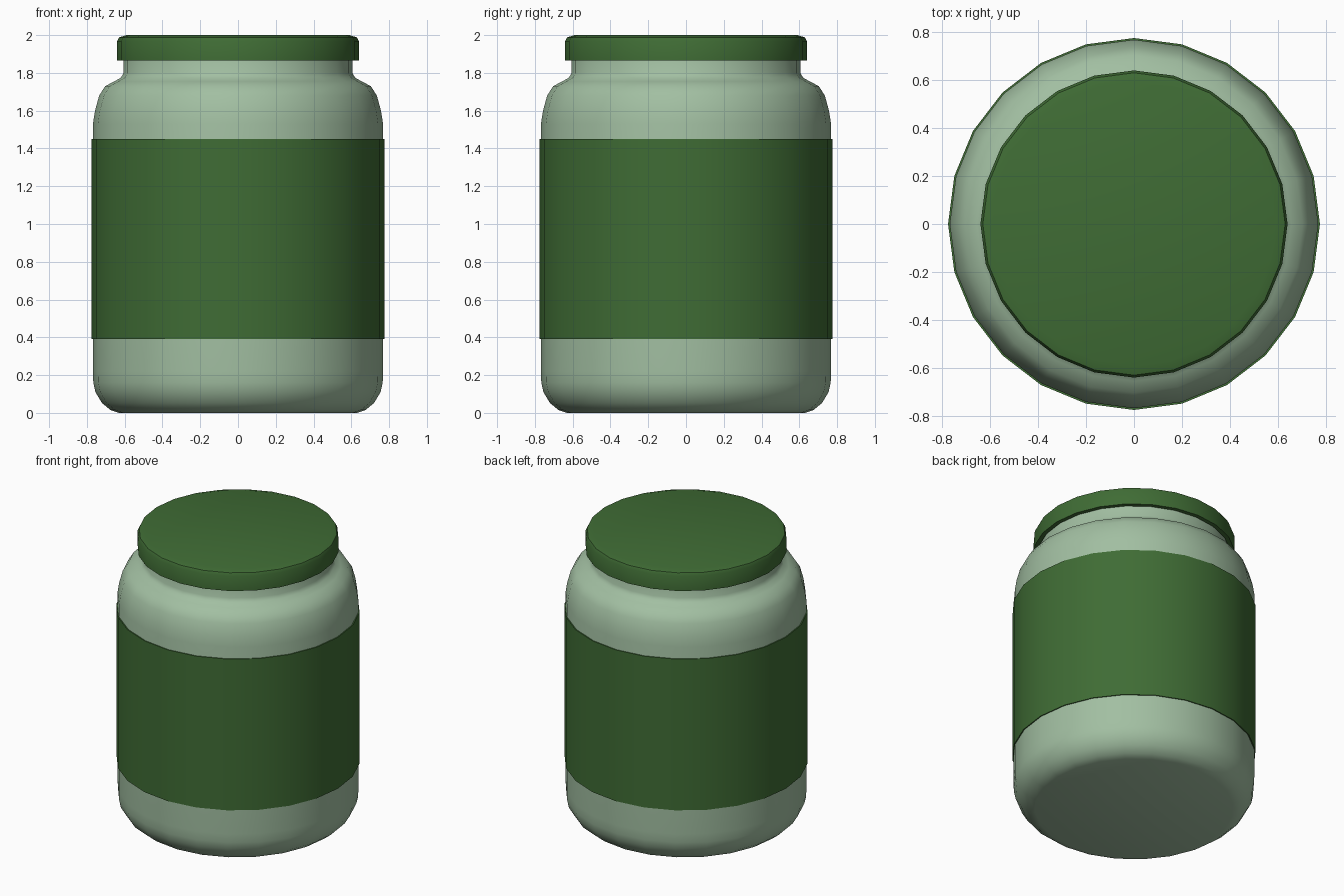
import bpy
import bmesh
from math import cos, sin, tau, radians

if "Cube" in bpy.data.objects:
    bpy.data.objects.remove(bpy.data.objects["Cube"])

SIDES = 24


def material(name, color):
    mat = bpy.data.materials.new(name)
    mat.diffuse_color = (*color, 1)
    mat.use_nodes = True
    mat.node_tree.nodes["Principled BSDF"].inputs["Base Color"].default_value = mat.diffuse_color
    return mat


def lathe(name, profile, mat, closed=False):
    """Spin an (r, z) profile around z; r = 0 becomes a single pole vertex."""
    bm = bmesh.new()
    rings = []
    for r, z in profile:
        if r == 0:
            rings.append([bm.verts.new((0, 0, z))] * SIDES)
        else:
            rings.append([bm.verts.new((r * cos(tau * i / SIDES), r * sin(tau * i / SIDES), z))
                          for i in range(SIDES)])
    pairs = list(zip(rings, rings[1:]))
    if closed:
        pairs.append((rings[-1], rings[0]))
    for a, b in pairs:
        for i in range(SIDES):
            j = (i + 1) % SIDES
            bm.faces.new(dict.fromkeys((a[i], a[j], b[j], b[i])))
    bmesh.ops.recalc_face_normals(bm, faces=bm.faces)
    mesh = bpy.data.meshes.new(name)
    bm.to_mesh(mesh)
    bm.free()
    mesh.materials.append(mat)
    obj = bpy.data.objects.new(name, mesh)
    bpy.context.collection.objects.link(obj)
    bpy.ops.object.select_all(action='DESELECT')
    obj.select_set(True)
    bpy.context.view_layer.objects.active = obj
    bpy.ops.object.shade_smooth_by_angle(angle=radians(40))
    return obj


pale = material("pale_green", (0.36, 0.52, 0.36))
green = material("dark_green", (0.05, 0.15, 0.035))

# Jar with rounded base, shoulder and neck
lathe("jar_body", [
    (0, 0), (0.63, 0), (0.675, 0.015), (0.72, 0.052), (0.755, 0.11), (0.766, 0.16),
    (0.768, 0.22), (0.768, 1.53), (0.757, 1.60), (0.735, 1.68), (0.703, 1.73),
    (0.655, 1.755), (0.62, 1.775), (0.605, 1.80), (0.605, 1.96), (0, 1.96)], pale)

# Wrap-around label band
lathe("label", [(0.76, 0.39), (0.775, 0.39), (0.775, 1.45), (0.76, 1.45)], green, closed=True)

# Hollow screw lid
lathe("lid", [
    (0, 1.965), (0.612, 1.965), (0.612, 1.865), (0.64, 1.865), (0.64, 1.968),
    (0.63, 1.988), (0.59, 2.0), (0, 2.0)], green)
